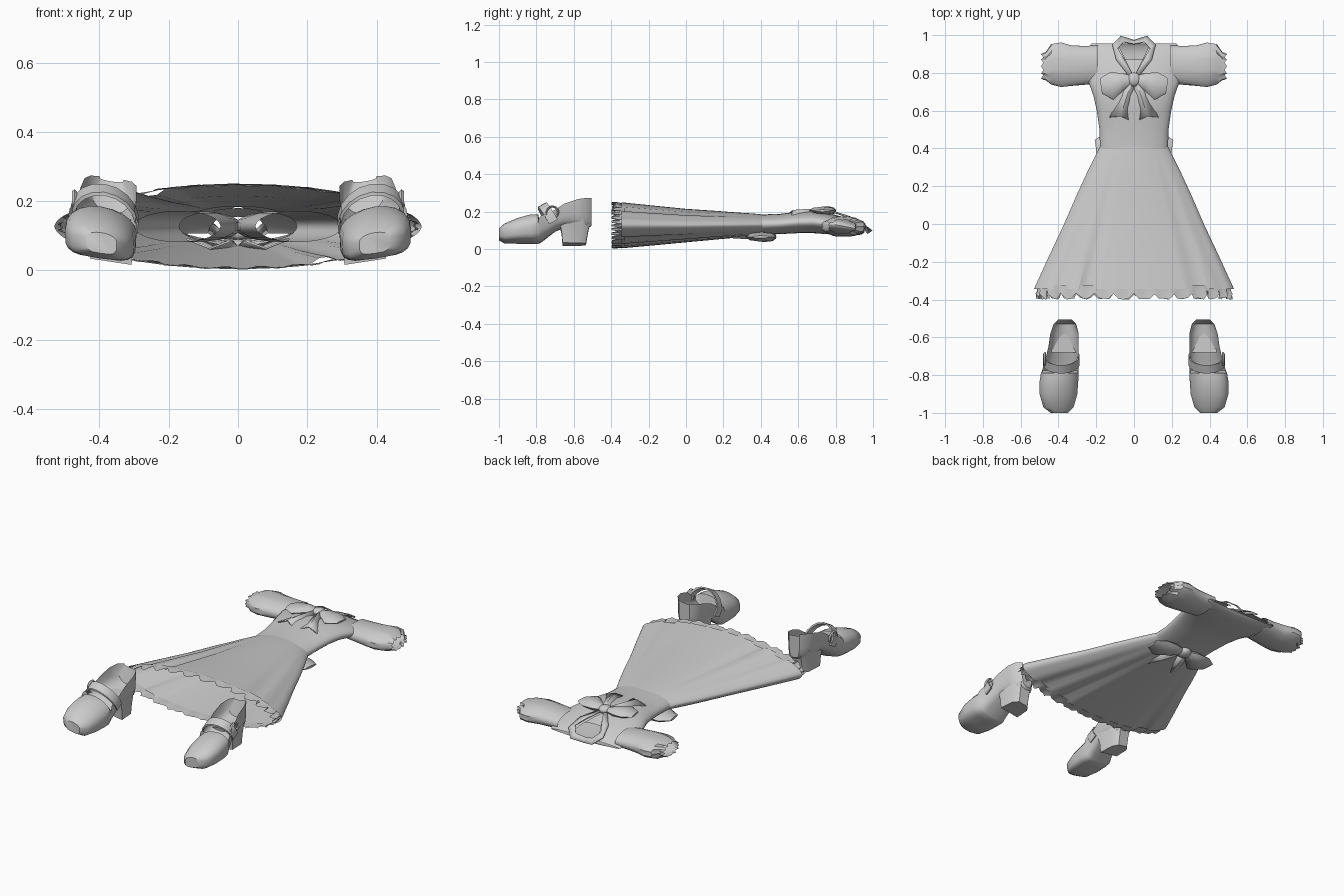
import bpy, bmesh, math, random
from mathutils import Vector

random.seed(4)
cube = bpy.data.objects.get("Cube")
if cube:
    bpy.data.objects.remove(cube)

GREY = (0.6, 0.6, 0.6, 1)
cloth = bpy.data.materials.new("plain_grey")
cloth.use_nodes = True
cloth.diffuse_color = GREY
cloth.node_tree.nodes["Principled BSDF"].inputs["Base Color"].default_value = GREY
TAU = math.tau


def finish(name, bm, mirror=False, angle=40):
    bmesh.ops.recalc_face_normals(bm, faces=bm.faces)
    mesh = bpy.data.meshes.new(name)
    bm.to_mesh(mesh)
    bm.free()
    mesh.materials.append(cloth)
    ob = bpy.data.objects.new(name, mesh)
    bpy.context.collection.objects.link(ob)
    if mirror:
        ob.modifiers.new("mirror", 'MIRROR')
    bpy.ops.object.select_all(action='DESELECT')
    ob.select_set(True)
    bpy.context.view_layer.objects.active = ob
    bpy.ops.object.shade_smooth_by_angle(angle=math.radians(angle))
    return ob


def loft(rings, caps=(False, False), closed=True):
    bm = bmesh.new()
    rows = [[bm.verts.new(p) for p in r] for r in rings]
    n = len(rows[0])
    for a, b in zip(rows, rows[1:]):
        for i in range(n if closed else n - 1):
            j = (i + 1) % n
            bm.faces.new((a[i], a[j], b[j], b[i]))
    for row, cap in zip((rows[0], rows[-1]), caps):
        if cap:
            bm.faces.new(row)
    return bm


def oval_y(y, w, top, low, n=32, power=1.0):
    # flattened ring across the garment
    mid, h = (top + low) / 2, (top - low) / 2
    ring = []
    for i in range(n):
        a = TAU * i / n
        s = math.sin(a)
        ring.append((w * math.cos(a), y, mid + h * math.copysign(abs(s) ** power, s)))
    return ring


# Skirt: plain centre panel, pleats fanning out at the sides
def skirt_ring(y, w, top, low, t, n=96):
    ring = []
    mid = (top + low) / 2
    for i, (x, yy, z) in enumerate(oval_y(y, w, top, low, n, 1.15)):
        side = abs(x) / w
        k = 1.0
        if side > 0.4:
            k -= 0.16 * t * (i % 6 in (0, 1, 2)) * min(1, (1.05 - side) * 3)
        ring.append((x, yy, mid + (z - mid) * k))
    return ring


skirt_profile = [(0.41, 0.18, 0.185, 0.075), (0.36, 0.205, 0.19, 0.07), (0.28, 0.245, 0.195, 0.062),
                 (0.15, 0.305, 0.205, 0.05), (0.0, 0.37, 0.215, 0.036), (-0.17, 0.45, 0.232, 0.02),
                 (-0.345, 0.53, 0.25, 0.004)]
bm = loft([skirt_ring(*p, t=(0.41 - p[0]) / 0.75) for p in skirt_profile])
finish("skirt", bm, angle=30)

# Ruffle below the hem
rings = [[], [], []]
for i, (x, _, z) in enumerate(oval_y(0, 0.52, 0.25, 0.003, 120, 1.15)):
    wave = (i % 4 in (0, 1)) * 0.07 + random.uniform(0, 0.02)
    tip = -0.4 + (i % 4 == 2) * 0.025 + random.uniform(0, 0.01)
    for ring, y, k in zip(rings, (-0.325, -0.355, tip), (0.97, 0.985 - wave / 2, 1.02 - wave)):
        ring.append((x * (1 + (k - 1) * 0.5), y, 0.127 + (z - 0.127) * k))
finish("hem_ruffle", loft(rings), angle=30)

# Shorts under the skirt
legs = []
for y, c, w, h in ((0.36, 0.08, 0.09, 0.04), (0.2, 0.12, 0.115, 0.045), (0.0, 0.175, 0.125, 0.045)):
    legs.append([(c + w * math.cos(TAU * i / 24), y, 0.127 + h * math.sin(TAU * i / 24)) for i in range(24)])
finish("shorts_leg", loft(legs), mirror=True)

# Bodice with a V neck cut in the front
torso = [(0.40, 0.18, 0.185, 0.075), (0.5, 0.183, 0.188, 0.08), (0.6, 0.197, 0.2, 0.085),
         (0.68, 0.215, 0.205, 0.085), (0.75, 0.24, 0.195, 0.08), (0.83, 0.25, 0.175, 0.075),
         (0.9, 0.245, 0.15, 0.072), (0.94, 0.235, 0.128, 0.078), (0.955, 0.225, 0.108, 0.09)]
bm = loft([oval_y(*p) for p in torso])
SLOPE, VEE = 0.5, 0.78
for s in (1, -1):
    bmesh.ops.bisect_plane(bm, geom=bm.verts[:] + bm.edges[:] + bm.faces[:],
                           plane_co=(0, VEE, 0), plane_no=(s, -SLOPE, 0))
hole = []
for f in bm.faces:
    c = f.calc_center_median()
    if c.z > 0.1 and c.y > VEE and abs(c.x) < SLOPE * (c.y - VEE):
        hole.append(f)
bmesh.ops.delete(bm, geom=hole, context='FACES')
finish("bodice", bm)

# Chest band inside the neckline
band = [[(x, y, z - 1.5 * x * x) for x in (-0.07, -0.035, 0, 0.035, 0.07)]
        for y, z in ((0.78, 0.18), (0.87, 0.155))]
finish("chest_band", loft(band, closed=False))

# Collar
outer = [(0, 0.975, 0.085), (0.07, 0.997, 0.1), (0.115, 0.95, 0.135), (0.095, 0.87, 0.172), (0.025, 0.78, 0.202)]
inner = [(0, 0.955, 0.11), (0.055, 0.965, 0.122), (0.085, 0.93, 0.15), (0.05, 0.87, 0.178), (0, 0.78, 0.206)]
collar = finish("collar", loft([outer, inner], closed=False), mirror=True)
collar.modifiers.new("thickness", 'SOLIDIFY').thickness = 0.006

# Puffed sleeves with a gathered edge
sleeve = []
for x, y, hy, hz, wave in ((0.19, 0.845, 0.1, 0.045, 0), (0.26, 0.84, 0.103, 0.05, 0),
                           (0.33, 0.838, 0.11, 0.055, 0.03), (0.39, 0.843, 0.122, 0.056, 0.05),
                           (0.44, 0.845, 0.112, 0.052, 0.06), (0.47, 0.835, 0.078, 0.04, 0.08),
                           (0.492, 0.835, 0.074, 0.038, 0.12)):
    ring = []
    for i in range(24):
        a, k = TAU * i / 24, 1 - wave * (i % 3 == 0)
        ring.append((x - wave * 0.1 * (i % 2), y + hy * k * math.cos(a), 0.12 + hz * k * math.sin(a)))
    sleeve.append(ring)
finish("sleeve", loft(sleeve), mirror=True, angle=35)


# Bows: two pinched loops, two creased tails and a knot
def bow(name, y, z, size, facing):
    def place(p):
        return (p[0] * size, y + p[1] * size, z + p[2] * facing * size)

    loop = []
    for x, c, h, d in ((0.01, 0, 0.02, 0.012), (0.06, -0.01, 0.045, 0.024),
                       (0.12, -0.035, 0.072, 0.022), (0.175, -0.035, 0.04, 0.006)):
        loop.append([place((x + 0.15 * h * math.cos(TAU * i / 8), c + h * math.cos(TAU * i / 8),
                            d * math.sin(TAU * i / 8))) for i in range(8)])
    finish(name + "_loop", loft(loop, (True, True)), mirror=True, angle=50)
    tail = [[place(p) for p in row] for row in (
        [(0.0, -0.01, 0.0), (0.012, -0.01, 0.012), (0.025, -0.01, 0.0)],
        [(0.008, -0.12, -0.012), (0.045, -0.11, 0.01), (0.085, -0.11, -0.012)],
        [(0.018, -0.22, -0.016), (0.07, -0.195, 0.004), (0.13, -0.2, -0.02)])]
    ob = finish(name + "_tail", loft(tail, closed=False), mirror=True)
    ob.modifiers.new("thickness", 'SOLIDIFY').thickness = 0.006
    bm = bmesh.new()
    bmesh.ops.create_uvsphere(bm, u_segments=12, v_segments=8, radius=1)
    for v in bm.verts:
        v.co = place((v.co.x * 0.036, v.co.y * 0.038, v.co.z * 0.022))
    finish(name + "_knot", bm)


bow("front_bow", 0.765, 0.205, 1.0, 1)
bow("back_bow", 0.44, 0.065, 1.15, -1)


# Shoes: everything leans slightly outward
def lean(bm):
    for v in bm.verts:
        v.co.z += 0.15 * (v.co.x - 0.4)
    return bm


upper = []
for y, c, w, low, rim, crown in (
        (-1.0, 0.395, 0.045, 0.05, 0.09, 0.02), (-0.97, 0.4, 0.08, 0.035, 0.09, 0.045),
        (-0.9, 0.4, 0.1, 0.035, 0.1, 0.065), (-0.83, 0.397, 0.102, 0.035, 0.11, 0.075),
        (-0.79, 0.393, 0.1, 0.035, 0.125, 0.06), (-0.775, 0.39, 0.096, 0.04, 0.165, -0.06),
        (-0.7, 0.38, 0.085, 0.1, 0.2, -0.07), (-0.65, 0.373, 0.08, 0.12, 0.235, -0.085),
        (-0.58, 0.368, 0.075, 0.12, 0.26, -0.1), (-0.53, 0.366, 0.06, 0.11, 0.27, -0.1),
        (-0.505, 0.365, 0.035, 0.13, 0.272, -0.01)):
    ring = []
    for i in range(20):
        co, si = math.cos(TAU * i / 20), math.sin(TAU * i / 20)
        if si < -0.01:
            ring.append((c + w * math.copysign(abs(co) ** 0.5, co), y, rim - (rim - low) * abs(si) ** 0.5))
        else:
            ring.append((c + w * co, y, rim + crown * max(si, 0) ** (1 if crown > 0 else 0.5)))
    upper.append(ring)
finish("shoe_upper", lean(loft(upper, (True, True))), mirror=True)

# Block heel
heel = []
for z, w, front, back in ((0.03, 0.06, -0.66, -0.535), (0.09, 0.062, -0.665, -0.525), (0.16, 0.07, -0.68, -0.51)):
    heel.append([(0.367 + w * sx, back + (front - back) * t, z) for sx, t in
                 ((-0.5, 0), (0.5, 0), (0.9, 0.25), (1, 1), (-1, 1), (-0.9, 0.25))])
finish("shoe_heel", lean(loft(heel, (True, True))), mirror=True)

# Instep strap and buckle
strap = []
for i in range(11):
    a = math.pi * (-0.08 + 1.16 * i / 10)
    up = Vector((math.cos(a), 0, math.sin(a)))
    base = Vector((0.385 + 0.088 * up.x, -0.72 - 0.05 * up.z, 0.155 + 0.075 * up.z))
    wide = Vector((0, 0.022, 0.012))
    strap.append([base - wide, base + wide, base + wide + up * 0.01, base - wide + up * 0.01])
finish("shoe_strap", lean(loft(strap, (True, True))), mirror=True)
buckle = []
for i in range(13):
    a = TAU * i / 12
    d = Vector((0, math.cos(a), math.sin(a)))
    centre = Vector((0.472, -0.715, 0.185)) + d * 0.032
    buckle.append([centre + d * (0.006 * math.cos(b)) + Vector((0.007 * math.sin(b), 0, 0))
                   for b in (0, TAU / 4, TAU / 2, TAU * 0.75)])
finish("shoe_buckle", lean(loft(buckle)), mirror=True)
